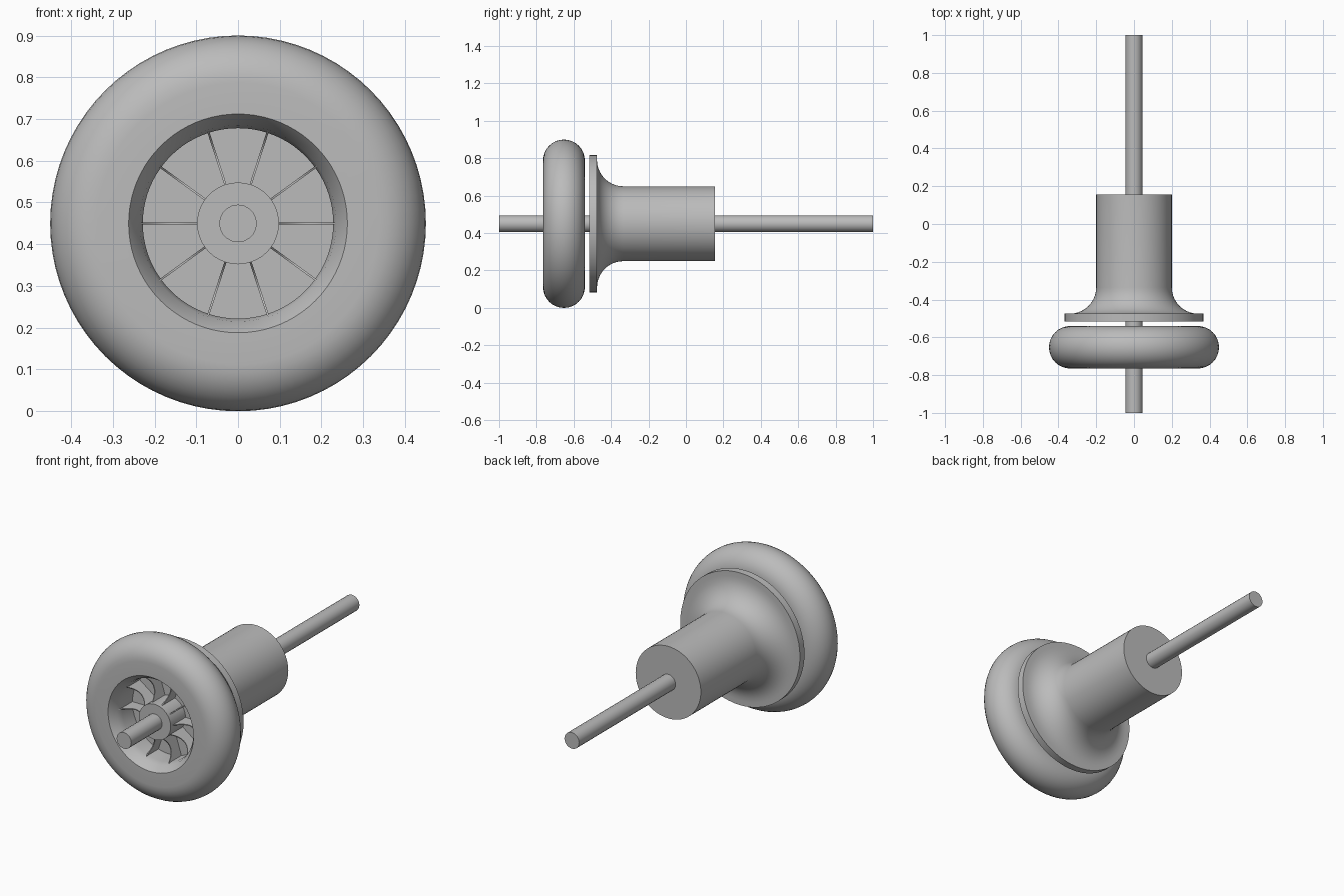
import bpy, bmesh, math
from math import sin, cos, pi, radians

cube = bpy.data.objects.get("Cube")
if cube:
    bpy.data.objects.remove(cube)

AXIS_Z = 0.45

grey = bpy.data.materials.new("plain grey")
grey.use_nodes = True
colour = (0.5, 0.5, 0.5, 1)
grey.diffuse_color = colour
grey.node_tree.nodes["Principled BSDF"].inputs["Base Color"].default_value = colour


def finish(name, bm, angle=30):
    bmesh.ops.remove_doubles(bm, verts=bm.verts, dist=1e-5)
    bmesh.ops.recalc_face_normals(bm, faces=bm.faces)
    mesh = bpy.data.meshes.new(name)
    bm.to_mesh(mesh)
    bm.free()
    mesh.materials.append(grey)
    obj = bpy.data.objects.new(name, mesh)
    bpy.context.collection.objects.link(obj)
    obj.location.z = AXIS_Z
    bpy.ops.object.select_all(action="DESELECT")
    obj.select_set(True)
    bpy.context.view_layer.objects.active = obj
    bpy.ops.object.shade_smooth_by_angle(angle=radians(angle))
    return obj


def lathe(name, profile, sides):
    """Spin a (radius, y) profile around the long axis."""
    bm = bmesh.new()
    verts = [bm.verts.new((r, y, 0)) for r, y in profile]
    edges = [bm.edges.new(pair) for pair in zip(verts, verts[1:])]
    bmesh.ops.spin(bm, geom=verts + edges, cent=(0, 0, 0), axis=(0, 1, 0),
                   angle=2 * pi, steps=sides, use_duplicate=False)
    return finish(name, bm)


def arc(r, y, radius, start, end, steps=10):
    angles = [radians(start + (end - start) * i / steps) for i in range(steps + 1)]
    return [(r + radius * cos(a), y + radius * sin(a)) for a in angles]


# Long shaft through everything
lathe("shaft", [(0, -1), (0.045, -1), (0.045, 1), (0, 1)], 20)

# Motor body with flared flange
lathe("motor_body", [(0, -0.515), (0.367, -0.515), (0.367, -0.475)]
      + arc(0.34, -0.335, 0.14, 270, 180) + [(0.2, 0.155), (0, 0.155)], 64)

# Rounded wheel with a recessed front
FLOOR, BACK, FRONT = -0.6, -0.54, -0.765
mid, half = (FRONT + BACK) / 2, (BACK - FRONT) / 2
lathe("wheel", [(0, FLOOR), (0.228, FLOOR), (0.228, -0.69), (0.235, -0.725),
                (0.262, FRONT)]
      + arc(0.45 - half, mid, half, -90, 90, 16) + [(0, BACK)], 80)

# Hub in the middle of the wheel
lathe("wheel_hub", [(0, -0.73), (0.098, -0.73), (0.098, FLOOR + 0.01),
                    (0, FLOOR + 0.01)], 40)

# Ten thin ribs with a hollowed front edge
bm = bmesh.new()
inner, outer, thick = 0.09, 0.237, 0.005
steps = 10
edge = [(inner + (outer - inner) * i / steps,
         -0.665 - 0.055 * (2 * i / steps - 1) ** 2) for i in range(steps + 1)]
outline = edge + [(0.232, FLOOR + 0.01), (inner, FLOOR + 0.01)]
for k in range(10):
    a = 2 * pi * k / 10
    sides = []
    for t in (-thick / 2, thick / 2):
        sides.append([bm.verts.new((r * cos(a) - t * sin(a), y,
                                    r * sin(a) + t * cos(a))) for r, y in outline])
    bm.faces.new(sides[0])
    bm.faces.new(sides[1][::-1])
    for i in range(len(outline)):
        j = (i + 1) % len(outline)
        bm.faces.new((sides[0][i], sides[0][j], sides[1][j], sides[1][i]))
finish("wheel_ribs", bm)
